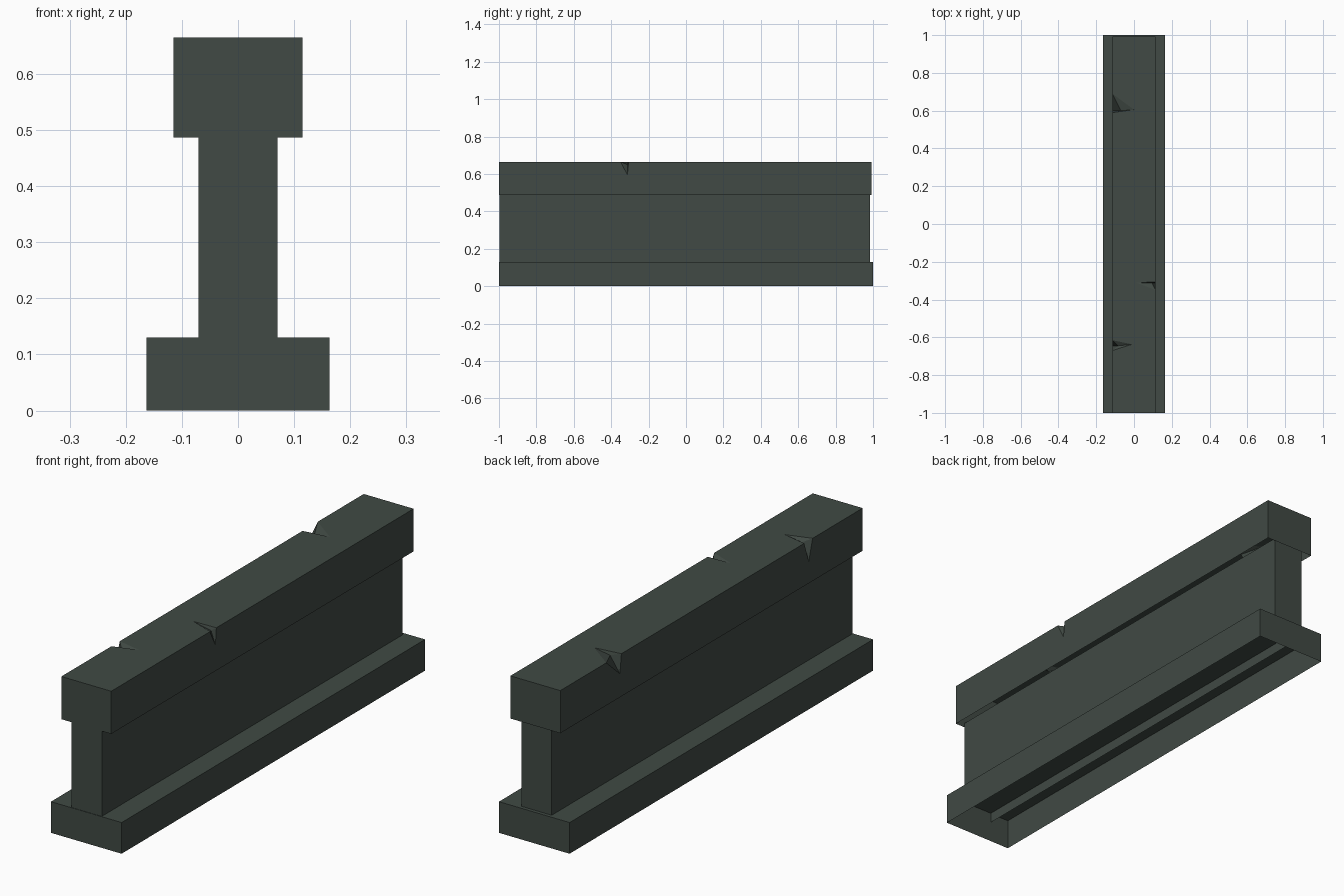
import bpy, bmesh

if "Cube" in bpy.data.objects:
    bpy.data.objects.remove(bpy.data.objects["Cube"])

mat = bpy.data.materials.new("dark green grey")
mat.diffuse_color = (0.052, 0.068, 0.058, 1)
mat.use_nodes = True
mat.node_tree.nodes["Principled BSDF"].inputs["Base Color"].default_value = mat.diffuse_color

TOP = 0.665


def finish(name, bm):
    bmesh.ops.recalc_face_normals(bm, faces=bm.faces)
    me = bpy.data.meshes.new(name)
    bm.to_mesh(me)
    bm.free()
    me.materials.append(mat)
    ob = bpy.data.objects.new(name, me)
    bpy.context.collection.objects.link(ob)
    return ob


def shell(name, hx, y0, y1, z0, z1, lid):
    """Thin-walled box, open underneath, with or without a lid."""
    bm = bmesh.new()
    plan = [(-hx, y0), (hx, y0), (hx, y1), (-hx, y1)]
    lo = [bm.verts.new((x, y, z0)) for x, y in plan]
    hi = [bm.verts.new((x, y, z1)) for x, y in plan]
    for i in range(4):
        j = (i + 1) % 4
        bm.faces.new((lo[i], lo[j], hi[j], hi[i]))
    if lid:
        bm.faces.new(hi)
    return finish(name, bm)


# Base flange and web (the web pokes a little into both flanges)
shell("base_flange", 0.163, -1.0, 1.0, 0.0, 0.13, True)
shell("web", 0.07, -0.998, 0.985, 0.087, 0.505, False)


# Head flange: open shell with chips knocked out of its top edges
def head_flange(hx, y0, y1, z0, chips):
    bm = bmesh.new()
    V = lambda x, y, z: bm.verts.new((x, y, z))
    low = {(s, y): V(s * hx, y, z0) for s in (-1, 1) for y in (y0, y1)}
    high = {(s, y): V(s * hx, y, TOP) for s in (-1, 1) for y in (y0, y1)}
    rims = {}
    for s in (-1, 1):
        side = [high[s, y0]]   # outline of the side wall
        rim = [high[s, y0]]    # outline of the flat top
        for cs, ya, yb, yc, depth, xm, xd, yd in chips:
            if cs != s:
                continue
            a, b, c = V(s * hx, ya, TOP), V(s * hx, yb, TOP - depth), V(s * hx, yc, TOP)
            m, d = V(xm, yb, TOP - 0.015), V(xd, yd, TOP)
            for f in ((a, b, m), (b, c, m), (a, m, d), (m, c, d)):
                bm.faces.new(f)
            side += [a, b, c]
            rim += [a, d, c]
        side.append(high[s, y1])
        rim.append(high[s, y1])
        bm.faces.new([low[s, y0]] + side + [low[s, y1]])
        rims[s] = rim
    bm.faces.new(rims[1] + rims[-1][::-1])
    for y in (y0, y1):
        bm.faces.new((low[-1, y], low[1, y], high[1, y], high[-1, y]))
    return finish("head_flange", bm)


# side, y start, y deepest, y end, depth, mid x, inner x, inner y
chips = [
    (-1, -0.67, -0.645, -0.615, 0.088, -0.085, -0.01, -0.637),
    (-1, 0.59, 0.60, 0.69, 0.08, -0.07, 0.0, 0.605),
    (1, -0.35, -0.313, -0.307, 0.07, 0.095, 0.01, -0.31),
]
head_flange(0.115, -1.0, 0.993, 0.487, chips)
